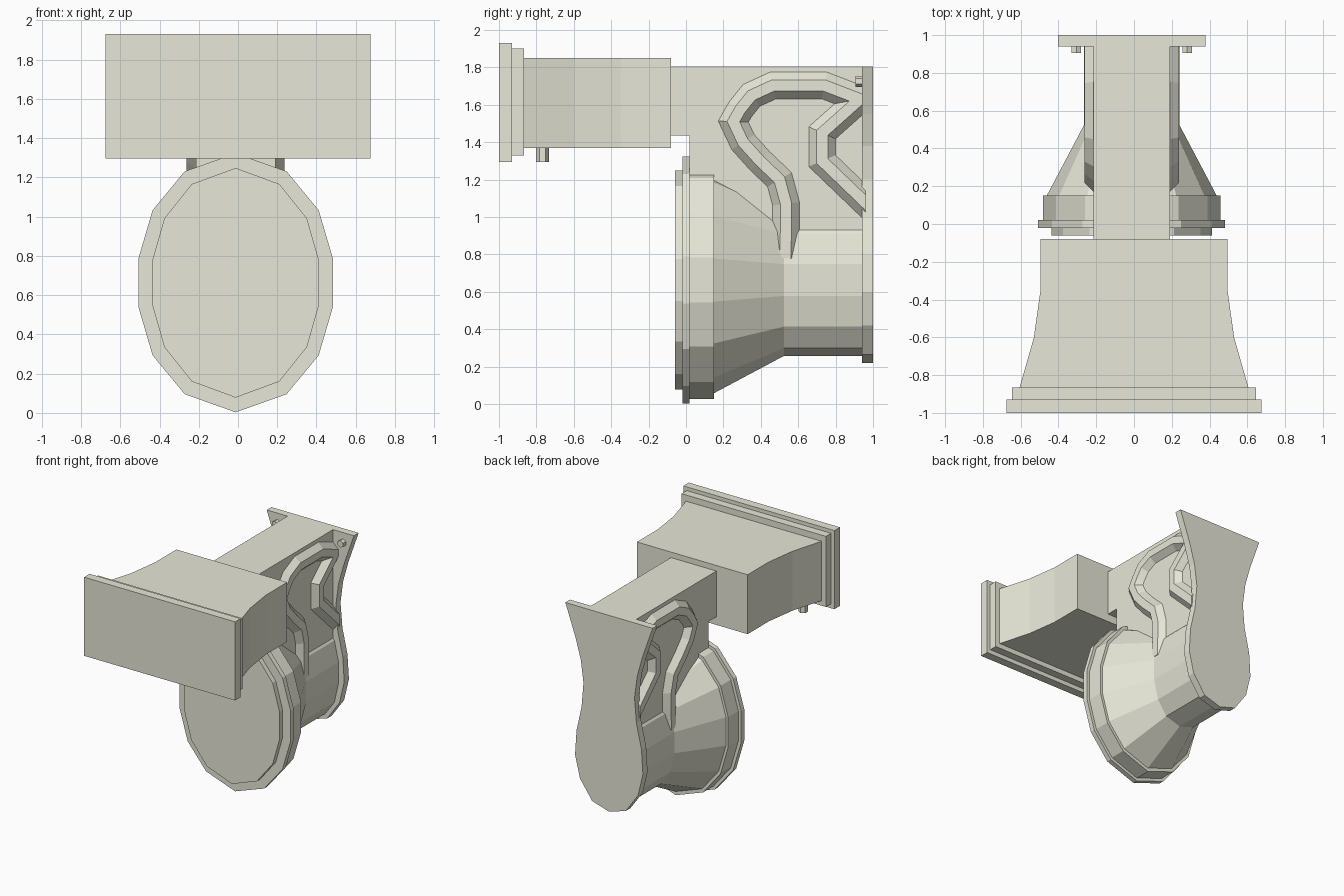
import bpy, bmesh
from mathutils import Vector

if "Cube" in bpy.data.objects:
    bpy.data.objects.remove(bpy.data.objects["Cube"])

CX = -0.012   # centre line of the neck, bell and back plate

ivory = bpy.data.materials.new("warm_ivory")
ivory.diffuse_color = (0.8, 0.8, 0.69, 1)
ivory.use_nodes = True
ivory.node_tree.nodes["Principled BSDF"].inputs["Base Color"].default_value = ivory.diffuse_color


def finish(name, bm):
    bmesh.ops.recalc_face_normals(bm, faces=bm.faces[:])
    mesh = bpy.data.meshes.new(name)
    bm.to_mesh(mesh)
    bm.free()
    mesh.materials.append(ivory)
    ob = bpy.data.objects.new(name, mesh)
    bpy.context.collection.objects.link(ob)
    return ob


def loft(name, rings, clip_y=None):
    """Skin a list of equal-length closed rings, cap both ends, optionally clip."""
    bm = bmesh.new()
    vs = [[bm.verts.new(p) for p in r] for r in rings]
    n = len(rings[0])
    for a, b in zip(vs, vs[1:]):
        for i in range(n):
            j = (i + 1) % n
            bm.faces.new((a[i], a[j], b[j], b[i]))
    bm.faces.new(vs[0])
    bm.faces.new(vs[-1])
    bmesh.ops.recalc_face_normals(bm, faces=bm.faces[:])
    if clip_y is not None:
        bmesh.ops.bisect_plane(bm, geom=bm.verts[:] + bm.edges[:] + bm.faces[:],
                               plane_co=(0, clip_y, 0), plane_no=(0, 1, 0), clear_outer=True)
        bmesh.ops.holes_fill(bm, edges=[e for e in bm.edges if e.is_boundary])
    return finish(name, bm)


def rect(y, hw, z0, z1):
    return [(-hw, y, z0), (hw, y, z0), (hw, y, z1), (-hw, y, z1)]


def prism(name, y0, y1, hw, z0, z1):
    return loft(name, [rect(y0, hw, z0, z1), rect(y1, hw, z0, z1)])


def cylinder(name, r, depth, loc, along_y=False, sides=6):
    rot = (1.570796, 0, 0) if along_y else (0, 0, 0)
    bpy.ops.mesh.primitive_cylinder_add(vertices=sides, radius=r, depth=depth,
                                        location=loc, rotation=rot)
    bpy.context.object.name = name
    bpy.context.object.data.materials.append(ivory)


def rib(name, path, side, w=0.083, w_top=0.03, base=0.19, top=0.25):
    """Chamfered raised strip that follows a (y, z) path on a neck side."""
    pts = [Vector(p) for p in path]
    rings = []
    for i, p in enumerate(pts):
        d0 = (p - pts[i - 1]).normalized() if i else None
        d1 = (pts[i + 1] - p).normalized() if i < len(pts) - 1 else None
        d0, d1 = d0 or d1, d1 or d0
        n0, n1 = Vector((-d0.y, d0.x)), Vector((-d1.y, d1.x))
        m = (n0 + n1).normalized()
        m /= max(m.dot(n0), 0.5)
        rings.append([(CX + side * x, *(p + m * o))
                      for o, x in ((-w, base), (-w_top, top), (w_top, top), (w, base))])
    loft(name, rings, clip_y=0.96)


# Flared horn box with two stepped front plates
loft("horn_box", [rect(y, hw, 1.37, 1.85) for y, hw in
                  ((-0.08, 0.495), (-0.35, 0.495), (-0.6, 0.53), (-0.87, 0.607))])
prism("horn_inner_plate", -0.935, -0.865, 0.645, 1.33, 1.90)
prism("horn_front_plate", -1.0, -0.93, 0.675, 1.295, 1.93)
cylinder("horn_peg", 0.034, 0.10, (-0.51, -0.767, 1.345))

# Neck and the web that drops into the bell
profile = [(-0.1, 1.805), (0.95, 1.805), (0.95, 0.7), (0.02, 0.7), (0.02, 1.435), (-0.1, 1.435)]
loft("neck", [[(CX + s * 0.203, y, z) for y, z in profile] for s in (-1, 1)])


# Fourteen-sided oval bell, with rim steps and a cone down to the rear tube
def oval(y, hw, hz, levels):
    quarter = list(zip((0.0, 0.525, 0.855, 1.0), levels))
    right = quarter + [(x, -z) for x, z in reversed(quarter)]
    ring = right + [(-x, z) for x, z in reversed(right[1:-1])]
    return [(CX + x * hw, y, 0.663 + z * hz) for x, z in ring]


wide, round_ = (1.0, 0.86, 0.56, 0.19), (1.0, 0.9, 0.615, 0.21)
bell = [(-0.06, 0.425, 0.585), (-0.02, 0.425, 0.585), (-0.02, 0.495, 0.66),
        (0.02, 0.495, 0.66), (0.02, 0.47, 0.635), (0.15, 0.47, 0.635), (0.15, 0.45, 0.605)]
tube = [(0.525, 0.252, 0.405), (0.95, 0.252, 0.405)]
loft("bell", [oval(*s, wide) for s in bell] + [oval(*s, round_) for s in tube])

# Waisted back plate
half = [(0.39, 1.805), (0.30, 1.55), (0.252, 1.38), (0.228, 1.2), (0.245, 1.0),
        (0.29, 0.8), (0.303, 0.6), (0.26, 0.42), (0.15, 0.265)]
outline = half + [(0, 0.22)] + [(-x, z) for x, z in reversed(half)]
loft("back_plate", [[(CX + x, y, z) for x, z in outline] for y in (0.94, 1.0)])

# Raised hairpin ribs and bolts on both sides
hairpin = [(1.05, 0.99), (0.728, 1.30), (0.728, 1.45), (0.93, 1.63), (0.74, 1.703),
           (0.465, 1.703), (0.35, 1.65), (0.29, 1.575), (0.253, 1.51), (0.305, 1.40),
           (0.395, 1.30), (0.50, 1.20), (0.535, 1.07), (0.535, 0.95), (0.53, 0.78)]
for side, label in ((-1, "left"), (1, "right")):
    rib(label + "_hairpin_rib", hairpin, side)
    cylinder(label + "_bolt", 0.029, 0.05, (CX + side * 0.293, 0.93, 1.725), True)
